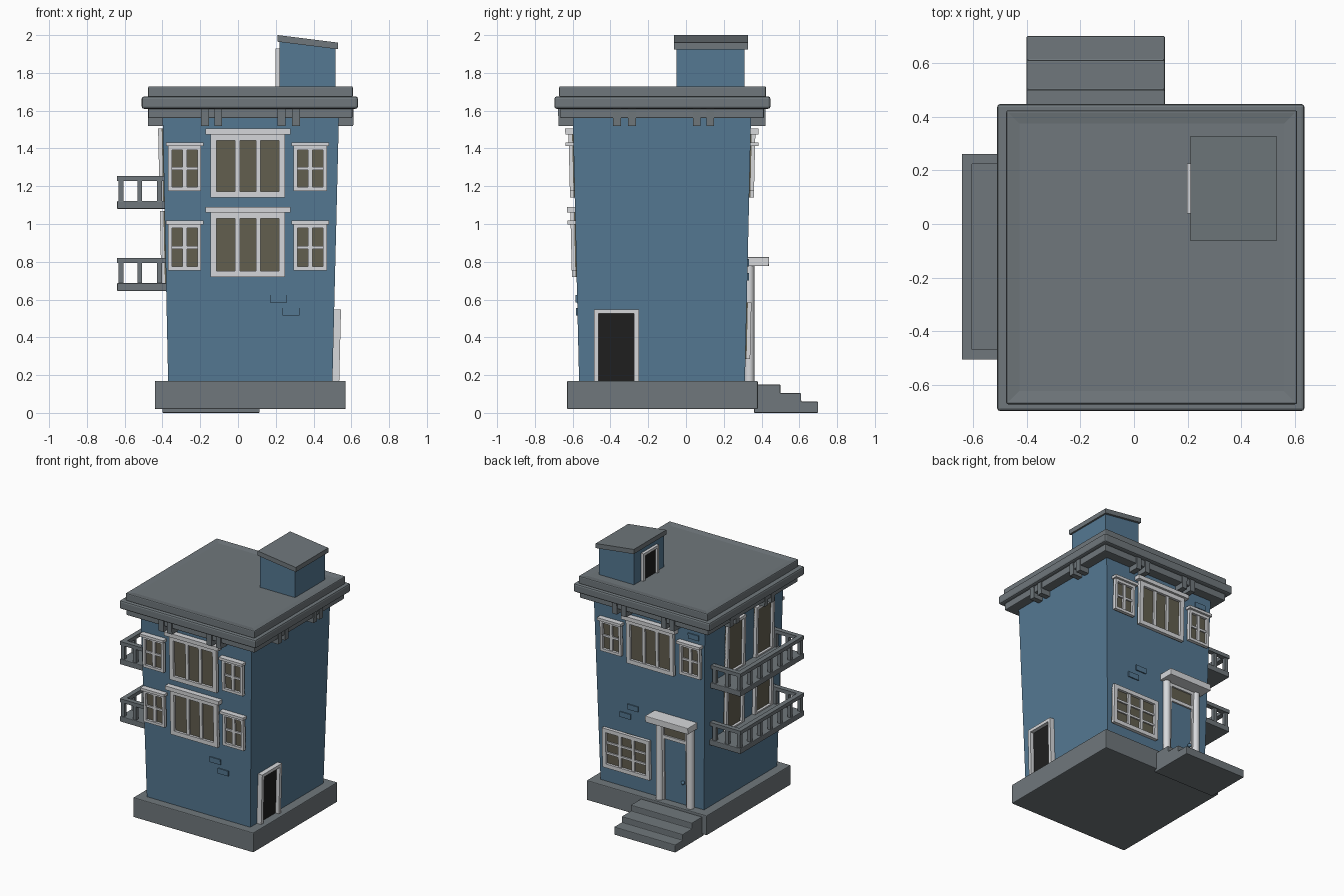
import bpy, bmesh, math
from mathutils import Vector

if "Cube" in bpy.data.objects:
    bpy.data.objects.remove(bpy.data.objects["Cube"])


def material(name, rgb):
    m = bpy.data.materials.new(name)
    m.diffuse_color = (*rgb, 1)
    m.use_nodes = True
    m.node_tree.nodes["Principled BSDF"].inputs["Base Color"].default_value = m.diffuse_color
    return m


BLUE = material("wall_blue", (0.09, 0.19, 0.29))
GREY = material("stone_grey", (0.16, 0.185, 0.2))
WHITE = material("trim_white", (0.68, 0.69, 0.71))
GLASS = material("olive_glass", (0.125, 0.115, 0.08))
BLACK = material("dark_opening", (0.014, 0.014, 0.014))

# Wall planes lean outwards: (position at Z0, position at Z1)
Z0, Z1 = 0.17, 1.6
WALL = {"left": (-0.37, -0.40), "right": (0.50, 0.535),
        "front": (-0.566, -0.60), "back": (0.312, 0.345)}


def wall_at(side, z):
    a, b = WALL[side]
    return a + (b - a) * (z - Z0) / (Z1 - Z0)


def on_wall(side):
    """Maps (along wall, out from wall, height) onto a leaning wall."""
    sign = 1 if side in ("right", "back") else -1

    def place(u, d, z):
        w = wall_at(side, z) + sign * d
        return (u, w, z) if side in ("front", "back") else (w, u, z)
    return place


def build(name, boxes, place=None, bevel=0):
    """One object from boxes (a0, a1, b0, b1, z0, z1, material)."""
    place = place or (lambda x, y, z: (x, y, z))
    bm = bmesh.new()
    mats = []
    for a0, a1, b0, b1, z0, z1, mat in boxes:
        if mat not in mats:
            mats.append(mat)
        r = bmesh.ops.create_cube(bm, size=1)
        for v in r["verts"]:
            v.co = Vector(place(a1 if v.co.x > 0 else a0,
                                b1 if v.co.y > 0 else b0,
                                z1 if v.co.z > 0 else z0))
        for f in {f for v in r["verts"] for f in v.link_faces}:
            f.material_index = mats.index(mat)
    return finish(name, bm, mats, bevel)


def finish(name, bm, mats, bevel=0):
    bmesh.ops.recalc_face_normals(bm, faces=bm.faces)
    me = bpy.data.meshes.new(name)
    bm.to_mesh(me)
    bm.free()
    for m in mats:
        me.materials.append(m)
    ob = bpy.data.objects.new(name, me)
    bpy.context.collection.objects.link(ob)
    if bevel:
        mod = ob.modifiers.new("soft_edges", "BEVEL")
        mod.width = bevel
        mod.segments = 2
    return ob


def window(name, side, u0, u1, z0, z1, cols, rows, edge=0.025, lintel=0.0, rise=0.025):
    bar, sash = 0.008, 0.012
    boxes = [(u0, u1, -0.01, 0.006, z0, z1, GLASS),
             (u0, u0 + edge, -0.01, 0.025, z0, z1, WHITE),
             (u1 - edge, u1, -0.01, 0.025, z0, z1, WHITE),
             (u0 + edge, u1 - edge, -0.01, 0.025, z0, z0 + edge, WHITE),
             (u0 + edge, u1 - edge, -0.01, 0.025, z1 - edge, z1, WHITE)]
    for i in range(1, cols):
        u = u0 + edge + (u1 - u0 - 2 * edge) * i / cols
        boxes.append((u - sash, u + sash, -0.01, 0.018, z0 + edge, z1 - edge, WHITE))
    for j in range(1, rows):
        z = z0 + edge + (z1 - z0 - 2 * edge) * j / rows
        boxes.append((u0 + edge, u1 - edge, -0.01, 0.016, z - bar, z + bar, WHITE))
    if lintel:
        boxes.append((u0 - lintel, u1 + lintel, -0.01, 0.042, z1, z1 + rise, WHITE))
    return build(name, boxes, on_wall(side))


# Plinth and leaning house body
build("plinth", [(-0.44, 0.57, -0.63, 0.38, 0.02, 0.17, GREY)], bevel=0.006)
build("house_walls", [(0, 1, 0, 1, Z0 - 0.02, Z1, BLUE)],
      lambda a, b, z: (wall_at("right" if a else "left", z),
                       wall_at("back" if b else "front", z), z))

# Entrance steps: side profile swept across the doorway
profile = [(0.36, 0), (0.70, 0), (0.70, 0.06), (0.61, 0.06),
           (0.61, 0.105), (0.50, 0.105), (0.50, 0.15), (0.36, 0.15)]
bm = bmesh.new()
face = bm.faces.new([bm.verts.new((-0.40, y, z)) for y, z in profile])
ext = bmesh.ops.extrude_face_region(bm, geom=[face])
bmesh.ops.translate(bm, vec=(0.515, 0, 0),
                    verts=[v for v in ext["geom"] if isinstance(v, bmesh.types.BMVert)])
finish("entrance_steps", bm, [GREY], bevel=0.005)

# Stepped cornice and roof with a slightly sunken deck
build("cornice_lower", [(-0.475, 0.605, -0.665, 0.413, 1.56, 1.62, GREY)], bevel=0.006)
build("cornice_middle", [(-0.51, 0.635, -0.697, 0.447, 1.61, 1.675, GREY)], bevel=0.012)
bm = bmesh.new()
for v in bmesh.ops.create_cube(bm, size=1)["verts"]:
    v.co = (0.066 + v.co.x * 1.084, -0.124 + v.co.y * 1.095, 1.70 + v.co.z * 0.06)
top = max(bm.faces, key=lambda f: f.calc_center_median().z)
bmesh.ops.inset_region(bm, faces=[top], thickness=0.07)
bmesh.ops.translate(bm, verts=top.verts, vec=(0, 0, -0.008))
finish("roof_slab", bm, [GREY], bevel=0.008)

# Paired brackets under the cornice on all four sides
for side in WALL:
    starts = (-0.195, -0.125, 0.21, 0.287) if side in ("front", "back") \
        else (-0.386, -0.307, 0.037, 0.108)
    build(side + "_brackets",
          [(u, u + 0.041, -0.01, 0.077, 1.52, 1.615, GREY) for u in starts], on_wall(side))

# Roof stair hut with sloping cap and a door on its left face
slope = lambda x, y, z: (x, y, z - (x - 0.21) * 0.125 if z > 1.85 else z)
build("roof_hut", [(0.22, 0.515, -0.05, 0.31, 1.70, 1.975, BLUE)], slope)
build("roof_hut_cap", [(0.21, 0.53, -0.063, 0.327, 1.965, 2.0, GREY)], slope)
build("roof_hut_door", [(0.213, 0.225, 0.055, 0.21, 1.71, 1.915, BLACK),
                        (0.198, 0.225, 0.04, 0.06, 1.71, 1.93, WHITE),
                        (0.198, 0.225, 0.205, 0.225, 1.71, 1.93, WHITE),
                        (0.198, 0.225, 0.06, 0.205, 1.91, 1.93, WHITE)])

# Front and back window rows (the back has only the upper row)
for side, floor, big, small in (("front", "upper", (1.14, 1.475), (1.175, 1.412)),
                                ("front", "lower", (0.72, 1.06), (0.755, 0.998)),
                                ("back", "upper", (1.14, 1.475), (1.175, 1.412))):
    tag = f"{side}_{floor}"
    window(tag + "_bay_window", side, -0.145, 0.25, *big, 3, 1, 0.032, 0.028, 0.03)
    window(tag + "_window_a", side, -0.37, -0.195, *small, 2, 2, 0.02, 0.012, 0.02)
    window(tag + "_window_b", side, 0.295, 0.47, *small, 2, 2, 0.02, 0.012, 0.02)
window("back_kitchen_window", "back", 0.07, 0.465, 0.285, 0.585, 3, 3, 0.03)

# Loose bricks showing on the walls
for side, spots in (("front", ((0.17, 0.585), (0.235, 0.515))),
                    ("back", ((0.17, 0.775), (0.235, 0.70), (-0.35, 1.46)))):
    build(side + "_bricks",
          [(u, u + 0.09, -0.01, 0.008, z, z + 0.04, BLUE) for u, z in spots], on_wall(side))

# Back entrance: door, transom, posts, canopy and knob
C = -0.143
build("entrance_door", [(C - 0.11, C + 0.11, -0.01, 0.008, 0.17, 0.65, BLUE),
                        (C - 0.11, C + 0.11, -0.01, 0.008, 0.65, 0.78, GLASS),
                        (C - 0.12, C - 0.09, -0.01, 0.02, 0.17, 0.78, WHITE),
                        (C + 0.09, C + 0.12, -0.01, 0.02, 0.17, 0.78, WHITE),
                        (C - 0.09, C + 0.09, -0.01, 0.02, 0.64, 0.665, WHITE),
                        (C - 0.09, C + 0.09, -0.01, 0.02, 0.755, 0.78, WHITE)],
      on_wall("back"))
build("entrance_canopy", [(C - 0.18, C + 0.18, -0.01, 0.113, 0.777, 0.825, WHITE)],
      on_wall("back"), bevel=0.004)
for label, x in (("a", C - 0.13), ("b", C + 0.13)):
    bpy.ops.mesh.primitive_cylinder_add(vertices=16, radius=0.027, depth=0.62,
                                        location=(x, 0.335, 0.475))
    post = bpy.context.object
    post.name = "entrance_post_" + label
    post.data.materials.append(WHITE)
    bpy.ops.object.shade_smooth_by_angle(angle=math.radians(40))
bpy.ops.mesh.primitive_uv_sphere_add(segments=12, ring_count=8, radius=0.014,
                                     location=(C - 0.07, 0.342, 0.345))
bpy.context.object.name = "entrance_knob"
bpy.context.object.data.materials.append(BLUE)
bpy.ops.object.shade_smooth_by_angle(angle=math.radians(60))

# Side door on the right wall
build("side_door", [(-0.465, -0.272, -0.01, 0.008, 0.17, 0.53, BLACK),
                    (-0.487, -0.462, -0.01, 0.036, 0.17, 0.548, WHITE),
                    (-0.275, -0.25, -0.01, 0.036, 0.17, 0.548, WHITE),
                    (-0.462, -0.275, -0.01, 0.036, 0.525, 0.548, WHITE)], on_wall("right"))

# Two balconies on the left wall, each with a pair of glazed doors
for floor, z in (("lower", 0.645), ("upper", 1.08)):
    x0, x1, y0, y1, w = -0.64, -0.375, -0.505, 0.26, 0.037
    rail, top = z + 0.148, z + 0.175
    boxes = [(x0, x0 + w, y0, y1, rail, top, GREY),
             (x0 + w, x1, y0, y0 + w, rail, top, GREY),
             (x0 + w, x1, y1 - w, y1, rail, top, GREY)]
    n = 7
    posts = [(x0 + 0.02, y0 + 0.02 + (y1 - y0 - 0.04) * i / (n - 1)) for i in range(n)]
    posts += [(x, y) for x in (-0.52, -0.415) for y in (y0 + 0.02, y1 - 0.02)]
    boxes += [(x - 0.013, x + 0.013, y - 0.013, y + 0.013, z + 0.03, rail + 0.01, GREY)
              for x, y in posts]
    build(floor + "_balcony_railing", boxes)
    build(floor + "_balcony_floor", [(x0, x1, y0, y1, z, z + 0.042, GREY)], bevel=0.005)
    for label, u in (("a", -0.465), ("b", -0.12)):
        window(f"{floor}_balcony_door_{label}", "left", u, u + 0.215,
               z + 0.03, z + 0.425, 1, 1, 0.022)
